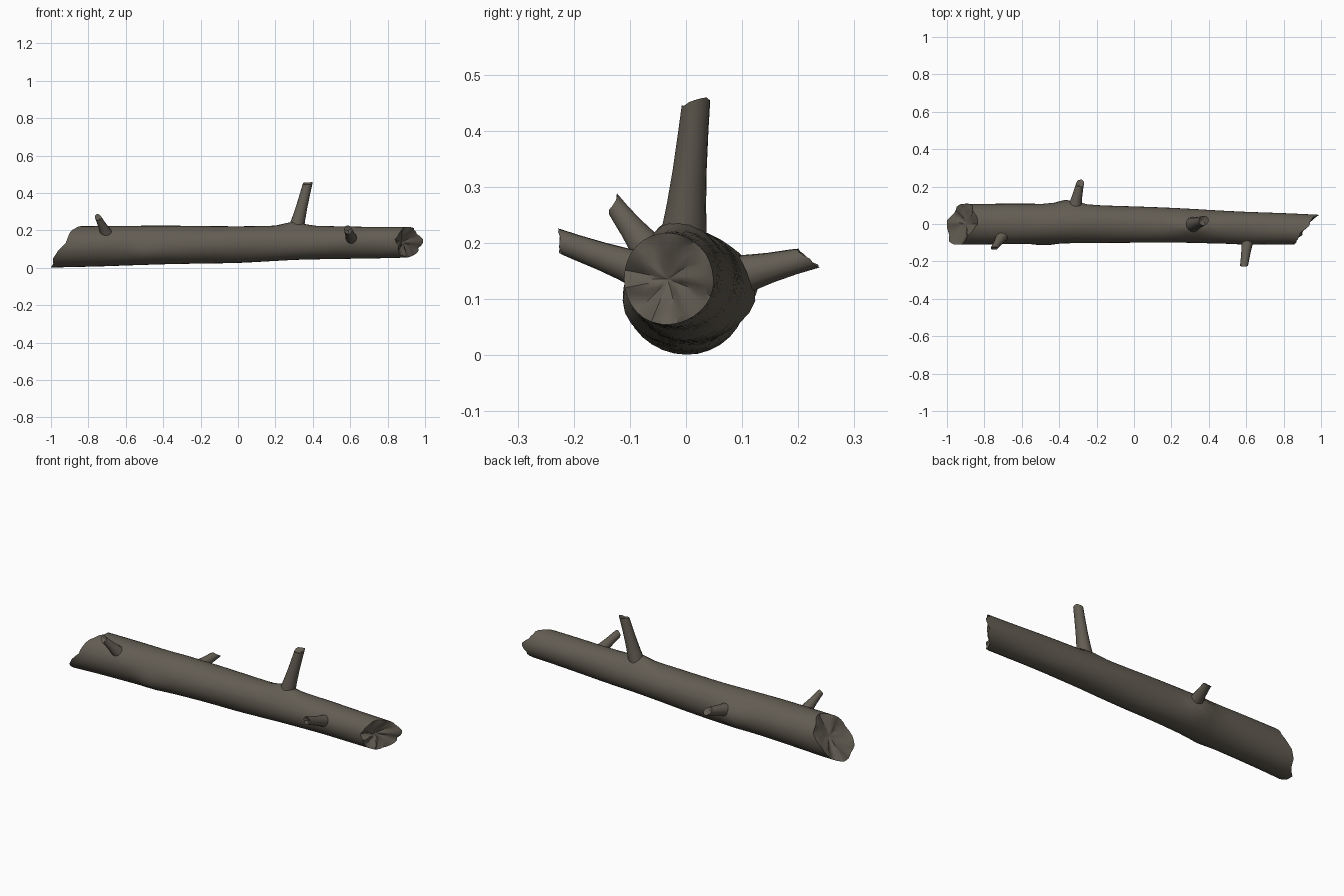
import bpy, bmesh, math, random
from math import sin, cos, pi, exp
from mathutils import Vector

if "Cube" in bpy.data.objects:
    bpy.data.objects.remove(bpy.data.objects["Cube"])

random.seed(4)
bark = bpy.data.materials.new("grey brown bark")
bark.diffuse_color = (0.125, 0.11, 0.086, 1)
bark.use_nodes = True
bark.node_tree.nodes["Principled BSDF"].inputs["Base Color"].default_value = bark.diffuse_color


def finish(name, rings, centres):
    """Skin rings of points, closing each end with a fan to its centre."""
    bm = bmesh.new()
    vs = [[bm.verts.new(p) for p in r] for r in rings]
    n = len(vs[0])
    for a, b in zip(vs, vs[1:]):
        for j in range(n):
            k = (j + 1) % n
            bm.faces.new((a[j], a[k], b[k], b[j]))
    for ring, c in zip((vs[0], vs[-1]), centres):
        v = bm.verts.new(c)
        for j in range(n):
            bm.faces.new((ring[j], ring[(j + 1) % n], v))
    bmesh.ops.recalc_face_normals(bm, faces=bm.faces)
    me = bpy.data.meshes.new(name)
    bm.to_mesh(me)
    bm.free()
    me.materials.append(bark)
    ob = bpy.data.objects.new(name, me)
    bpy.context.collection.objects.link(ob)
    bpy.ops.object.select_all(action='DESELECT')
    ob.select_set(True)
    bpy.context.view_layer.objects.active = ob
    bpy.ops.object.shade_smooth_by_angle(angle=math.radians(42))


# Trunk profile: x, front y, back y, bottom z, top z
PROFILE = [(-1.0, -.110, .110, .000, .222), (-.6, -.107, .108, .013, .225),
           (-.2, -.100, .102, .022, .223), (0, -.100, .094, .027, .223),
           (.3, -.101, .081, .041, .224), (.6, -.106, .066, .049, .221),
           (1.0, -.115, .048, .056, .217)]
# Swellings: x, angle, height, x spread, angle spread
BUMPS = [(.30, pi / 2, .024, .06, .45), (-.35, 0, .026, .07, .6),
         (-.48, pi * 1.12, .014, .07, .5), (.6, pi * .95, .004, .06, .4)]


def wrap(a):
    return (a + pi) % (2 * pi) - pi


def trunk_point(x, th, scale=1.0):
    for a, b in zip(PROFILE, PROFILE[1:]):
        if x <= b[0] or b is PROFILE[-1]:
            t = (x - a[0]) / (b[0] - a[0])
            y0, y1, z0, z1 = (p + (q - p) * t for p, q in zip(a[1:], b[1:]))
            break
    bump = sum(h * exp(-((x - bx) / sx) ** 2 - (wrap(th - ba) / sa) ** 2)
               for bx, ba, h, sx, sa in BUMPS)
    bump += .0012 * sin(9 * x + 3 * th)
    y = (y0 + y1) / 2 + ((y1 - y0) / 2 + bump) * cos(th) * scale
    z = (z0 + z1) / 2 + ((z1 - z0) / 2 + bump) * sin(th) * scale
    return Vector((x, y, max(z, 0)))


N = 32
ANG = [2 * pi * j / N for j in range(N)]
# Ragged slanted breaks at both ends
left = [max(-1, -.922 + .078 * cos(t - 1.25) + .008 * sin(5 * t)
            + random.uniform(-.007, .007)) for t in ANG]
right = [min(.99, .91 + .06 * cos(t) + .025 * exp(-(wrap(t) / .3) ** 2)
             + .006 * sin(6 * t) + random.uniform(-.006, .006)) for t in ANG]


def cap_ring(edge, mean, inward, scale):
    """Splintered inner ring of a broken end, with radial folds."""
    out = []
    for e, t in zip(edge, ANG):
        x = mean + (e - mean) * scale + inward * (1 - scale) * .03
        x += .009 * sin(7 * t + 4 * scale) * scale
        p = trunk_point(e, t, scale)
        out.append(Vector((x, p.y, p.z)))
    return out


rings = [cap_ring(left, -.922, 1, s) for s in (.3, .6, .85)]
for i in range(33):
    s = i / 32
    rings.append([trunk_point(a + (b - a) * s, t)
                  for a, b, t in zip(left, right, ANG)])
rings += [cap_ring(right, .91, -1, s) for s in (.85, .6, .3)]
finish("log_trunk", rings, [(-.895, 0, .112), (.875, -.033, .136)])


def branch(name, base, tip, r0, r1, slant):
    """Tapered broken stub; slant lengthens the tip on one side."""
    base, tip, slant = Vector(base), Vector(tip), Vector(slant)
    axis = (tip - base).normalized()
    u = axis.orthogonal().normalized()
    v = axis.cross(u)
    n = 14
    jag = [random.uniform(-.15, .15) * r1 for _ in range(n)]
    rings = []
    for f, r in ((0, r0 * 1.25), (.25, r0 * 1.04), (.5, r0 * .6 + r1 * .4),
                 (.8, r0 * .2 + r1 * .8), (1, r1), (1, r1 * .55)):
        ring = []
        for j in range(n):
            d = (u * cos(2 * pi * j / n) + v * sin(2 * pi * j / n)) * r
            p = base.lerp(tip, f) + d
            if f == 1:
                p += axis * (d.dot(slant) + jag[j])
                if r < r1:
                    p -= axis * r1 * .25
            ring.append(p)
        rings.append(ring)
    finish(name, rings, [base, tip - axis * r1 * .4])


branch("top_branch", (.31, -.005, .205), (.373, .018, .452),
       .034, .025, (.3, .35, 0))
branch("front_right_branch", (.609, -.075, .15), (.588, -.225, .203),
       .028, .021, (-.2, 0, .45))
branch("front_left_branch", (-.705, -.065, .185), (-.748, -.130, .270),
       .026, .017, (-.5, .3, .5))
branch("back_branch", (-.318, .085, .14), (-.288, .218, .173),
       .031, .021, (.2, 0, -.8))
